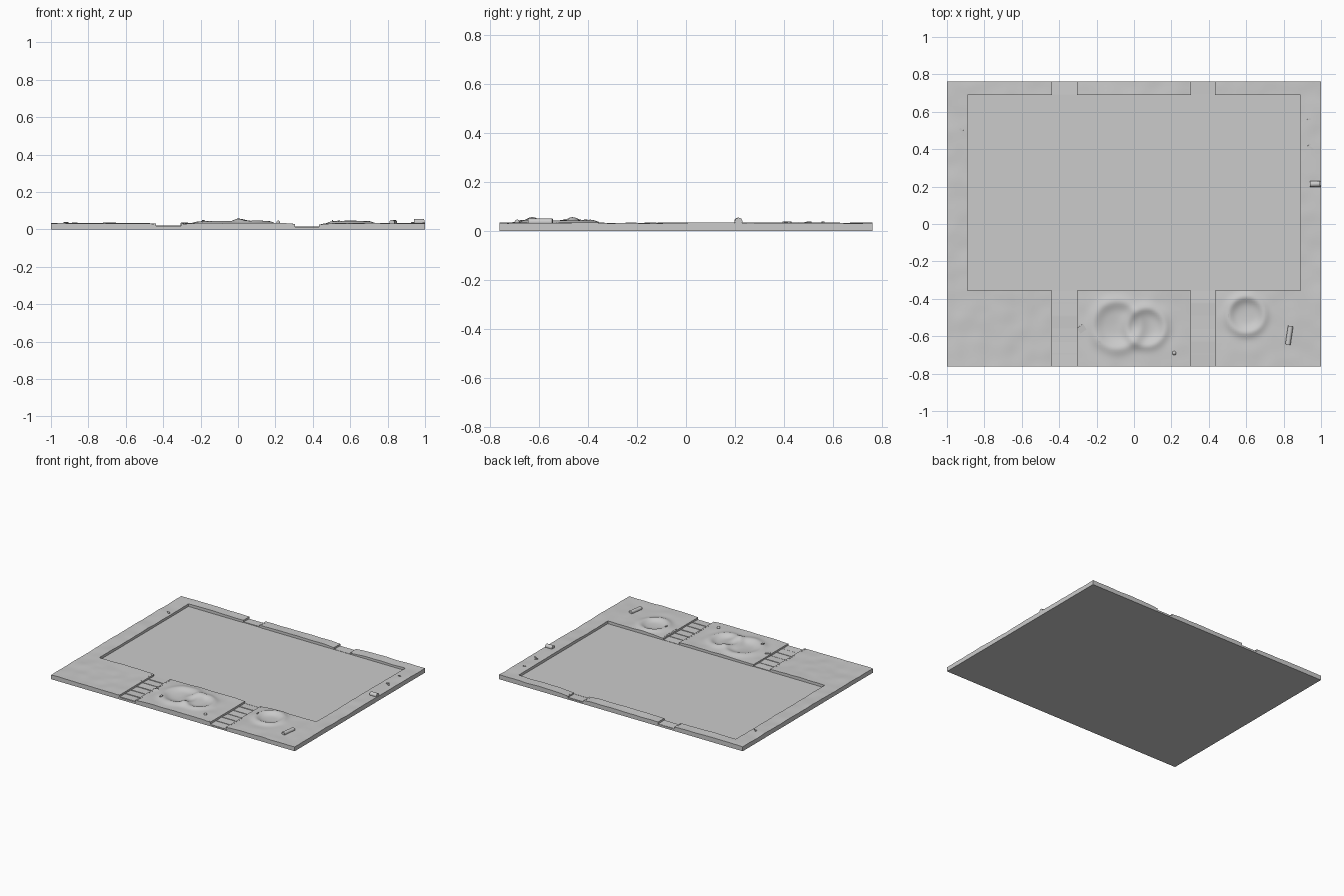
import bpy, bmesh, math, random
from mathutils import Vector, Matrix, noise

if "Cube" in bpy.data.objects:
    bpy.data.objects.remove(bpy.data.objects["Cube"])

random.seed(4)
HX, HY = 1.0, 0.763                       # half size of the whole plate
PIT = (-0.89, 0.89, -0.355, 0.69)         # flat recessed field
FLOOR = 0.014
TRENCHES = [(-0.45, -0.295, 0.018), (0.295, 0.445, 0.014)]   # x0, x1, bed height
CRATERS = [(-0.09, -0.54, 0.125), (0.065, -0.55, 0.10), (0.60, -0.485, 0.095)]

grey = bpy.data.materials.new("earth grey")
grey.diffuse_color = (0.6, 0.6, 0.6, 1)
grey.use_nodes = True
grey.node_tree.nodes["Principled BSDF"].inputs["Base Color"].default_value = grey.diffuse_color


def finish(name, bm, angle=35):
    bmesh.ops.recalc_face_normals(bm, faces=bm.faces)
    me = bpy.data.meshes.new(name)
    bm.to_mesh(me)
    bm.free()
    ob = bpy.data.objects.new(name, me)
    bpy.context.collection.objects.link(ob)
    me.materials.append(grey)
    if angle:
        bpy.ops.object.select_all(action='DESELECT')
        ob.select_set(True)
        bpy.context.view_layer.objects.active = ob
        bpy.ops.object.shade_smooth_by_angle(angle=math.radians(angle))
    return ob


def box(bm, x0, x1, y0, y1, z0, z1, tilt=0.0, turn=0.0):
    c = Vector(((x0 + x1) / 2, (y0 + y1) / 2, (z0 + z1) / 2))
    m = (Matrix.Translation(c) @ Matrix.Rotation(turn, 4, 'Z') @ Matrix.Rotation(tilt, 4, 'X')
         @ Matrix.Diagonal((x1 - x0, y1 - y0, z1 - z0, 1)))
    bmesh.ops.create_cube(bm, size=1, matrix=m)


def height(x, y):
    """Rolling ground with a dip by the right trench and rimmed craters."""
    z = 0.033 + 0.004 * noise.noise((x * 4, y * 4, 1.3)) + 0.003 * noise.noise((x * 11, y * 11, 5))
    z -= 0.011 * math.exp(-((x - 0.38) / 0.09) ** 2)
    z -= 0.004 * math.exp(-((x + 0.38) / 0.10) ** 2)
    for cx, cy, r in CRATERS:
        d = math.hypot(x - cx, y - cy) / r
        z += 0.012 * math.exp(-((d - 1) / 0.28) ** 2) - 0.010 * max(0, 1 - d * d)
    return max(z, FLOOR + 0.004)


def stops(half, breaks, step=0.0125):
    pts = sorted([-half, half] + breaks)
    out = []
    for a, b in zip(pts, pts[1:]):
        n = max(1, round((b - a) / step))
        out += [a + (b - a) * i / n for i in range(n)]
    return out + [half]


# Ground: height grid with the field and trenches left out, closed down to z = 0
xs = stops(HX, [PIT[0], PIT[1]] + [v for t in TRENCHES for v in t[:2]])
ys = stops(HY, [PIT[2], PIT[3]])
bm = bmesh.new()
grid = {}


def vert(i, j):
    if (i, j) not in grid:
        grid[i, j] = bm.verts.new((xs[i], ys[j], height(xs[i], ys[j])))
    return grid[i, j]


for i in range(len(xs) - 1):
    for j in range(len(ys) - 1):
        x, y = (xs[i] + xs[i + 1]) / 2, (ys[j] + ys[j + 1]) / 2
        if PIT[0] < x < PIT[1] and PIT[2] < y < PIT[3]:
            continue
        if any(t[0] < x < t[1] for t in TRENCHES):
            continue
        bm.faces.new([vert(i, j), vert(i + 1, j), vert(i + 1, j + 1), vert(i, j + 1)])
ext = bmesh.ops.extrude_face_region(bm, geom=bm.faces[:], use_keep_orig=True)
for v in ext["geom"]:
    if isinstance(v, bmesh.types.BMVert):
        v.co.z = 0
finish("ground", bm)

# Flat field
bm = bmesh.new()
box(bm, *PIT, 0, FLOOR)
finish("flat_field", bm, 0)

# Trenches: bed, side boards and slightly tilted floor boards
for n, (x0, x1, bed) in enumerate(TRENCHES):
    bm_bed, bm_side, bm_board = bmesh.new(), bmesh.new(), bmesh.new()
    for y0, y1 in ((-HY, PIT[2]), (PIT[3], HY)):
        box(bm_bed, x0, x1, y0, y1, 0, bed - 0.004)
        for a in (x0, x1 - 0.011):
            top = height(a, (y0 + y1) / 2) + 0.001
            box(bm_side, a, a + 0.011, y0 + 0.001, y1, 0.003, top)
        count = max(1, round((y1 - y0) / 0.066))
        w = (y1 - y0) / count
        for k in range(count):
            a = y0 + k * w
            z = bed + random.uniform(-0.001, 0.002)
            box(bm_board, x0 + 0.011, x1 - 0.011, a + 0.003, a + w - 0.003, z - 0.005, z,
                random.uniform(-0.05, 0.05))
    finish(f"trench_bed_{n}", bm_bed, 0)
    finish(f"trench_side_boards_{n}", bm_side, 0)
    finish(f"trench_floor_boards_{n}", bm_board, 0)

# Fallen logs: centre, length, radius, direction
for n, (x, y, length, r, turn) in enumerate([(0.83, -0.595, 0.10, 0.014, 1.42),
                                             (0.968, 0.214, 0.055, 0.016, 0.03)]):
    bm = bmesh.new()
    m = (Matrix.Translation((x, y, height(x, y) + r * 0.35)) @ Matrix.Rotation(turn, 4, 'Z')
         @ Matrix.Rotation(math.pi / 2, 4, 'Y'))
    bmesh.ops.create_cone(bm, cap_ends=True, segments=16, radius1=r, radius2=r, depth=length, matrix=m)
    finish(f"log_{n}", bm)

# Scattered debris: x, y, width, depth, turn
bm = bmesh.new()
for x, y, w, d, turn in [(-0.28, -0.56, 0.04, 0.035, 0.6), (-0.185, -0.635, 0.014, 0.02, 0.1),
                         (0.935, 0.42, 0.022, 0.008, 0.9), (0.95, 0.405, 0.024, 0.008, -0.6),
                         (0.935, 0.56, 0.02, 0.006, 0.3), (-0.92, 0.50, 0.03, 0.012, -0.7),
                         (0.505, -0.49, 0.006, 0.02, 0.0)]:
    z = height(x, y)
    box(bm, x - w / 2, x + w / 2, y - d / 2, y + d / 2, z - 0.01, z + 0.005, 0.1, turn)
finish("debris", bm, 0)

# Small stone
bm = bmesh.new()
bmesh.ops.create_icosphere(bm, subdivisions=2, radius=0.011,
                           matrix=Matrix.Translation((0.215, -0.69, height(0.215, -0.69) + 0.002)))
finish("stone", bm)
